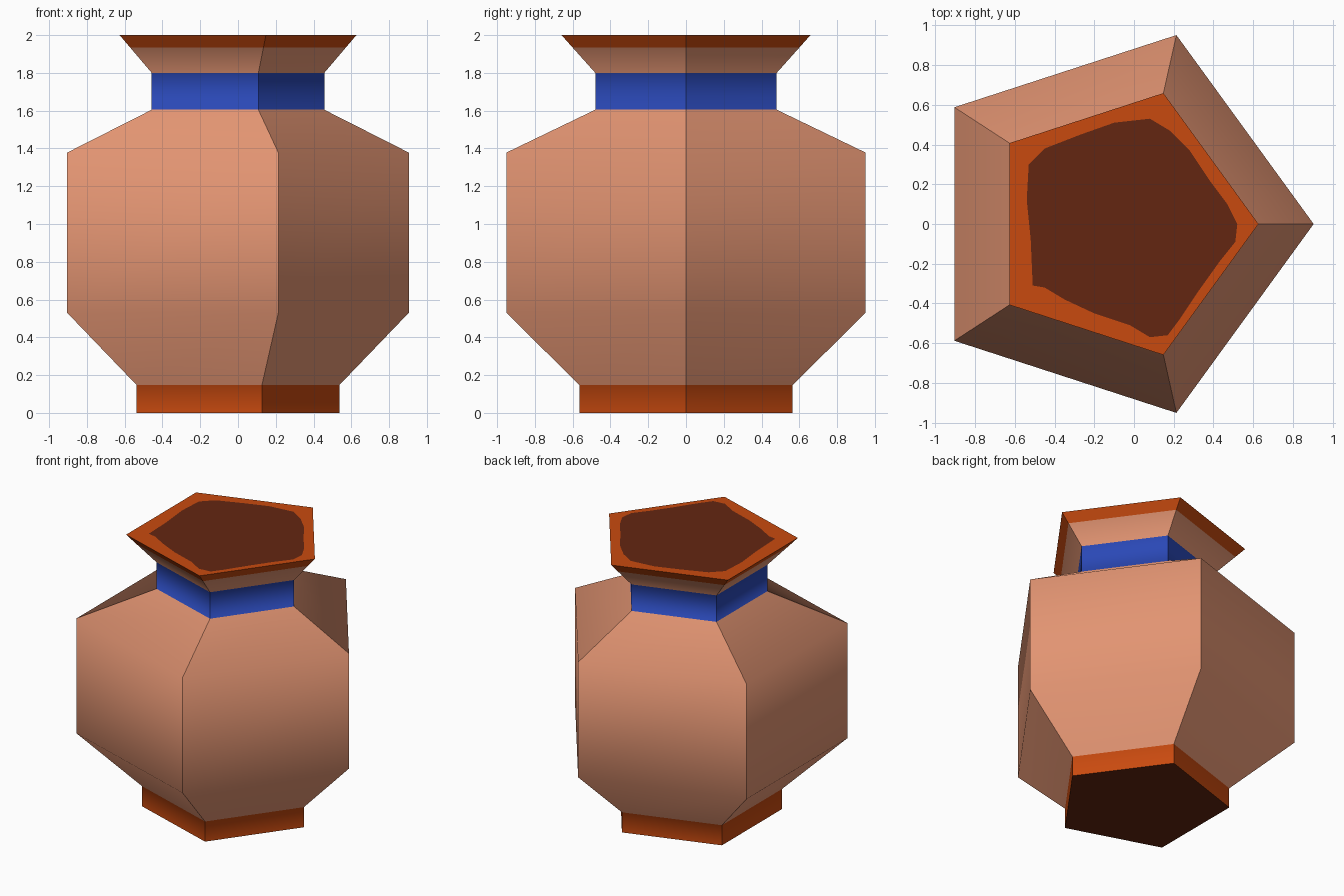
import bpy, bmesh, math

if "Cube" in bpy.data.objects:
    bpy.data.objects.remove(bpy.data.objects["Cube"])


def material(name, r, g, b):
    m = bpy.data.materials.new(name)
    lin = [((c / 255 + 0.055) / 1.055) ** 2.4 for c in (r, g, b)]
    m.diffuse_color = (*lin, 1)
    m.use_nodes = True
    m.node_tree.nodes["Principled BSDF"].inputs["Base Color"].default_value = m.diffuse_color
    return m


CLAY, ORANGE, BLUE, BROWN = range(4)
mats = [material("clay", 226, 148, 114), material("burnt orange", 201, 74, 15),
        material("blue glaze", 42, 72, 182), material("dark brown", 100, 38, 17)]

# Profile: height, pentagon radius, colour of the band above
profile = [(0.0, 0.594, ORANGE), (0.148, 0.594, CLAY), (0.53, 1.0, CLAY),
           (1.378, 1.0, CLAY), (1.605, 0.505, BLUE), (1.80, 0.505, CLAY),
           (1.935, 0.632, ORANGE), (2.0, 0.693, None)]

# Uneven edge of the dark pool painted on the top
pool = [(-.53, .30), (-.45, .38), (-.27, .45), (-.10, .51), (.08, .53), (.18, .47),
        (.28, .37), (.38, .22), (.47, .10), (.52, 0), (.51, -.09), (.43, -.19),
        (.33, -.33), (.23, -.48), (.17, -.56), (.08, -.57), (-.02, -.51),
        (-.20, -.45), (-.35, -.38), (-.45, -.32), (-.51, -.31), (-.52, -.08), (-.54, .12)]

SIDES = 5
SHIFT = (1 - math.cos(math.pi / SIDES)) / 2   # centres the pentagon on x = 0
bm = bmesh.new()
rings = []
for z, r, _ in profile:
    rings.append([bm.verts.new((r * (math.cos(i * math.tau / SIDES) - SHIFT),
                                r * math.sin(i * math.tau / SIDES), z))
                  for i in range(SIDES)])

# Foot, belly, neck and lip walls: smooth up the profile, sharp at the corners
for lower, upper, (_, _, colour) in zip(rings, rings[1:], profile):
    for i in range(SIDES):
        j = (i + 1) % SIDES
        f = bm.faces.new((lower[i], lower[j], upper[j], upper[i]))
        f.material_index, f.smooth = colour, True
        bm.edges.get((lower[i], upper[i])).smooth = False
        bm.edges.get((lower[j], upper[j])).smooth = False

# Underside
bm.faces.new(rings[0][::-1]).material_index = BROWN

# Top: dark pool face with an orange border around it
inner = [bm.verts.new((x, y, 2.0)) for x, y in reversed(pool)]
f = bm.faces.new(inner)
f.material_index = BROWN
edges = list(f.edges) + [bm.edges.get((rings[-1][i], rings[-1][(i + 1) % SIDES]))
                         for i in range(SIDES)]
fill = bmesh.ops.triangle_fill(bm, edges=edges, use_beauty=True, normal=(0, 0, 1))
for g in fill["geom"]:
    if isinstance(g, bmesh.types.BMFace):
        g.material_index = ORANGE
        g.smooth = False
        if g.normal.z < 0:
            g.normal_flip()

# Sharp outline at the foot and the lip
for ring in (rings[0], rings[-1]):
    for i in range(SIDES):
        bm.edges.get((ring[i], ring[(i + 1) % SIDES])).smooth = False

mesh = bpy.data.meshes.new("vase")
bm.to_mesh(mesh)
bm.free()
for m in mats:
    mesh.materials.append(m)
vase = bpy.data.objects.new("vase", mesh)
bpy.context.collection.objects.link(vase)
